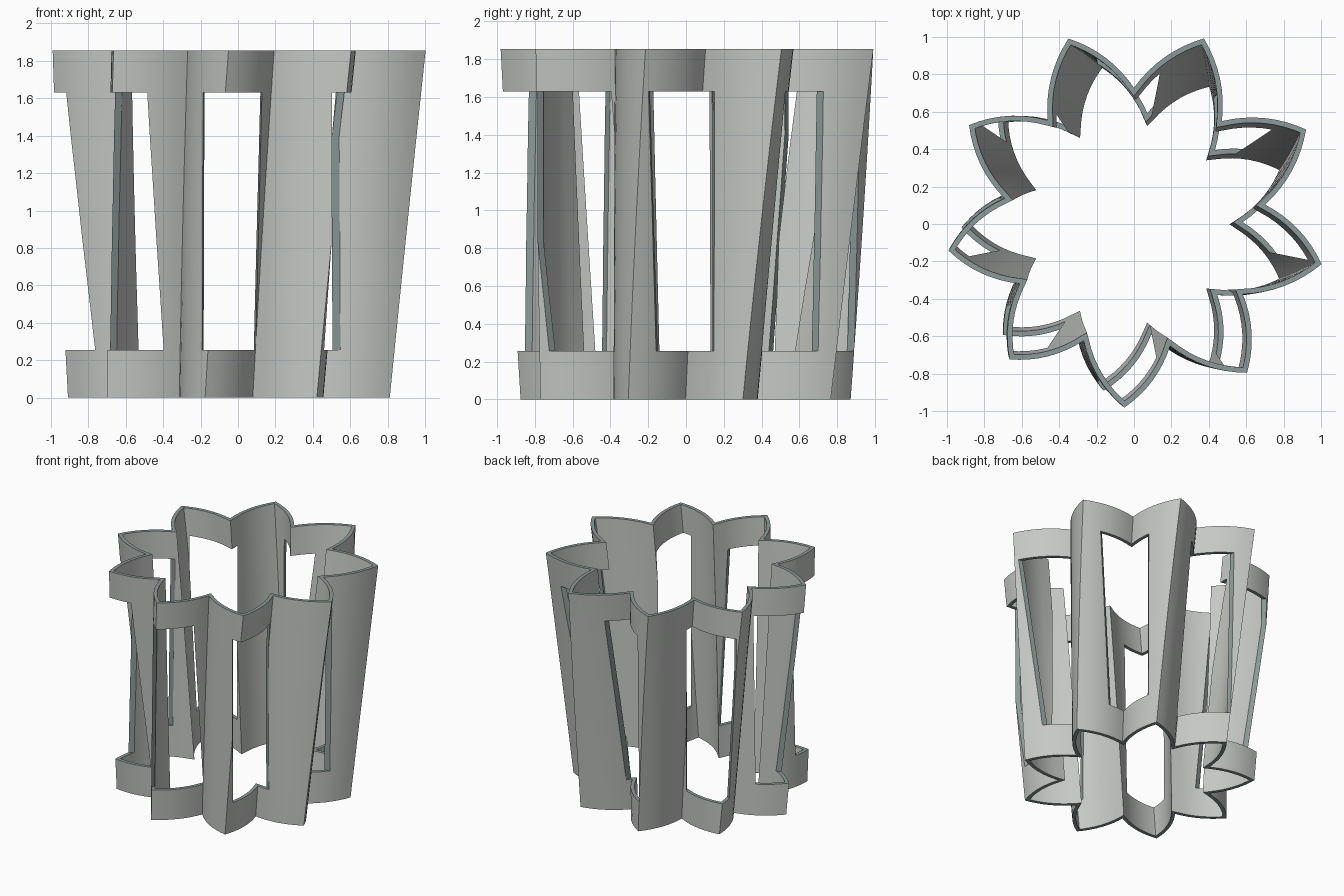
import bpy, bmesh
from math import sin, cos, radians, tau
from mathutils import Vector

if "Cube" in bpy.data.objects:
    bpy.data.objects.remove(bpy.data.objects["Cube"])

CENTRE = Vector((-0.022, -0.002))
HEIGHT, WALL = 1.855, 0.028
PETALS, SEGS, LEVELS = 9, 8, 16
WINDOWS, WIN_LOW, WIN_HIGH = 8, 0.255, 1.63


def material(name, rgb):
    m = bpy.data.materials.new(name)
    m.diffuse_color = (*rgb, 1)
    m.use_nodes = True
    m.node_tree.nodes["Principled BSDF"].inputs["Base Color"].default_value = m.diffuse_color
    return m


body_mat = material("light_grey", (0.56, 0.58, 0.56))
edge_mat = material("teal_grey_edges", (0.26, 0.33, 0.32))


def outline(t):
    """Petal star at height fraction t: bowed sides, twisting and flaring."""
    def corner(angle, low, high):
        flare = 1 + 0.052 * t * cos(angle - radians(48))
        r = (low + (high - low) * t) * flare
        return Vector((cos(angle), sin(angle))) * r
    twist = radians(8.3) * t
    step = tau / PETALS
    pts = []
    for i in range(PETALS):
        a = twist + i * step
        valley = corner(a, 0.583, 0.703)
        tip = corner(a + step / 2, 0.887, 1.02)
        after = corner(a + step, 0.583, 0.703)
        for p, q in ((valley, tip), (tip, after)):
            d = q - p
            out = Vector((d.y, -d.x)) * 0.085
            for k in range(SEGS):
                s = k / SEGS
                pts.append(p + d * s + out * 4 * s * (1 - s))
    return pts


def inset(pts):
    """Mitred inward offset of a counter-clockwise outline."""
    result = []
    for i, p in enumerate(pts):
        a = (p - pts[i - 1]).normalized()
        b = (pts[(i + 1) % len(pts)] - p).normalized()
        na, nb = Vector((-a.y, a.x)), Vector((-b.y, b.x))
        result.append(p + (na + nb) * WALL / (1 + na.dot(nb)))
    return result


# Star-shaped shell
bm = bmesh.new()
outer, inner = [], []
for j in range(LEVELS + 1):
    t = j / LEVELS
    pts = outline(t)
    for rings, loop in ((outer, pts), (inner, inset(pts))):
        rings.append([bm.verts.new((*(p + CENTRE), t * HEIGHT)) for p in loop])
n = len(outer[0])
for i in range(n):
    k = (i + 1) % n
    for j in range(LEVELS):
        o, p = outer[j], outer[j + 1]
        bm.faces.new((o[i], o[k], p[k], p[i]))
        o, p = inner[j], inner[j + 1]
        bm.faces.new((o[k], o[i], p[i], p[k]))
    # Top and bottom rims
    f = bm.faces.new((outer[-1][i], outer[-1][k], inner[-1][k], inner[-1][i]))
    g = bm.faces.new((outer[0][k], outer[0][i], inner[0][i], inner[0][k]))
    f.material_index = g.material_index = 1
bmesh.ops.recalc_face_normals(bm, faces=bm.faces)


def make_object(name, bm):
    mesh = bpy.data.meshes.new(name)
    bm.to_mesh(mesh)
    bm.free()
    mesh.materials.append(body_mat)
    mesh.materials.append(edge_mat)
    ob = bpy.data.objects.new(name, mesh)
    bpy.context.collection.objects.link(ob)
    return ob


shell = make_object("petal_shell", bm)

# Wedge cutters for the windows
bm = bmesh.new()
half = tau / WINDOWS / 4
for w in range(WINDOWS):
    mid = w * tau / WINDOWS
    plan = [(0.35, -half), (1.3, -half), (1.3, half), (0.35, half)]
    low, high = [[bm.verts.new((CENTRE.x + r * cos(mid + a),
                                CENTRE.y + r * sin(mid + a), z))
                  for r, a in plan] for z in (WIN_LOW, WIN_HIGH)]
    bm.faces.new(low[::-1])
    bm.faces.new(high)
    for i in range(4):
        k = (i + 1) % 4
        bm.faces.new((low[i], low[k], high[k], high[i]))
for f in bm.faces:
    f.material_index = 1
bmesh.ops.recalc_face_normals(bm, faces=bm.faces)
cutter = make_object("window_cutter", bm)
cutter.hide_render = True

# Cut the windows, then smooth the bowed sides
mod = shell.modifiers.new("windows", 'BOOLEAN')
mod.operation = 'DIFFERENCE'
mod.solver = 'EXACT'
mod.object = cutter
bpy.context.view_layer.objects.active = shell
shell.select_set(True)
cutter.select_set(False)
bpy.ops.object.modifier_apply(modifier=mod.name)
bpy.data.objects.remove(cutter)
bpy.ops.object.shade_smooth_by_angle(angle=radians(30))
